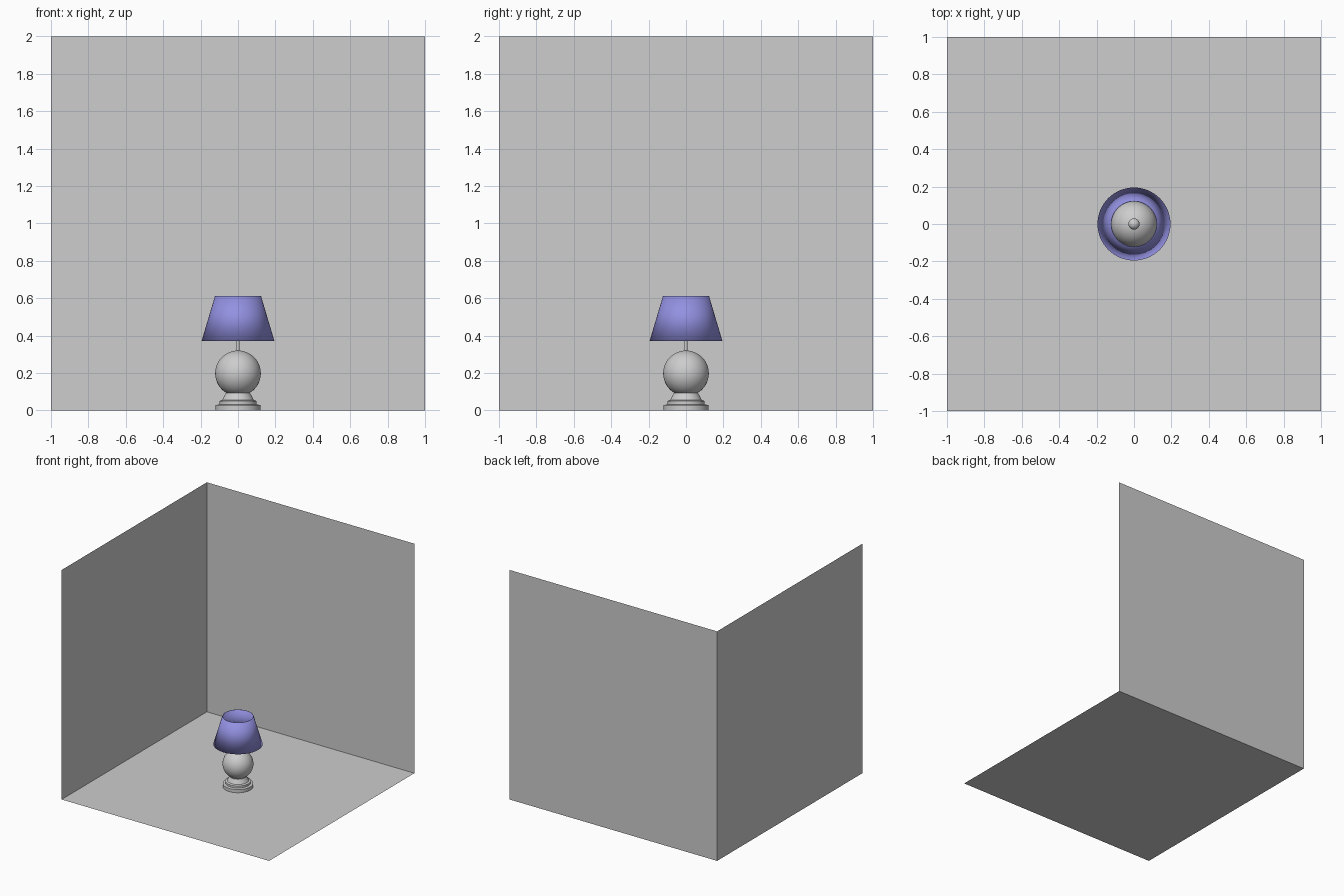
import bpy, bmesh, math
from mathutils import Vector

if "Cube" in bpy.data.objects:
    bpy.data.objects.remove(bpy.data.objects["Cube"])


def material(name, rgb):
    m = bpy.data.materials.new(name)
    m.diffuse_color = (*rgb, 1)
    m.use_nodes = True
    m.node_tree.nodes["Principled BSDF"].inputs["Base Color"].default_value = m.diffuse_color
    return m


GREY = material("light_grey", (0.61, 0.61, 0.61))
VIOLET = material("soft_violet", (0.29, 0.28, 0.75))


def finish(bm, name, mat, smooth_angle=None):
    mesh = bpy.data.meshes.new(name)
    bm.to_mesh(mesh)
    bm.free()
    mesh.materials.append(mat)
    ob = bpy.data.objects.new(name, mesh)
    bpy.context.collection.objects.link(ob)
    if smooth_angle:
        bpy.ops.object.select_all(action='DESELECT')
        ob.select_set(True)
        bpy.context.view_layer.objects.active = ob
        bpy.ops.object.shade_smooth_by_angle(angle=math.radians(smooth_angle))
    return ob


def panel(name, corners):
    bm = bmesh.new()
    bm.faces.new([bm.verts.new(c) for c in corners])
    return finish(bm, name, GREY)


def lathe(name, profile, mat, angle=35, closed=False, steps=64):
    """Spin a (radius, height) profile around the z axis."""
    bm = bmesh.new()
    vs = [bm.verts.new((r, 0, z)) for r, z in profile]
    pairs = list(zip(vs, vs[1:])) + ([(vs[-1], vs[0])] if closed else [])
    edges = [bm.edges.new(p) for p in pairs]
    bmesh.ops.spin(bm, geom=vs + edges, cent=(0, 0, 0), axis=(0, 0, 1),
                   angle=math.tau, steps=steps)
    bmesh.ops.remove_doubles(bm, verts=bm.verts, dist=1e-5)
    bmesh.ops.recalc_face_normals(bm, faces=bm.faces)
    return finish(bm, name, mat, angle)


def ball(name, radius, z, mat):
    bm = bmesh.new()
    bmesh.ops.create_uvsphere(bm, u_segments=48, v_segments=24, radius=radius)
    bmesh.ops.translate(bm, verts=bm.verts, vec=Vector((0, 0, z)))
    return finish(bm, name, mat, 60)


# room corner: floor and two walls
panel("floor", [(-1, -1, 0), (1, -1, 0), (1, 1, 0), (-1, 1, 0)])
panel("back_wall", [(-1, 1, 0), (1, 1, 0), (1, 1, 2), (-1, 1, 2)])
panel("left_wall", [(-1, -1, 0), (-1, 1, 0), (-1, 1, 2), (-1, -1, 2)])

# stepped foot of the lamp
lathe("lamp_base", [(0, 0), (0.12, 0), (0.12, 0.028), (0.1, 0.032),
                    (0.1, 0.05), (0.085, 0.055), (0.065, 0.092), (0, 0.092)], GREY)
# round body, stem and bulb
ball("lamp_body", 0.122, 0.198, GREY)
lathe("lamp_stem", [(0, 0.31), (0.009, 0.31), (0.009, 0.44), (0, 0.44)], GREY, steps=20)
ball("bulb", 0.03, 0.455, GREY)

# thin open shade, soft rims
lathe("lamp_shade", [(0.195, 0.37), (0.123, 0.612), (0.12, 0.612), (0.192, 0.37)],
      VIOLET, angle=179, closed=True)
